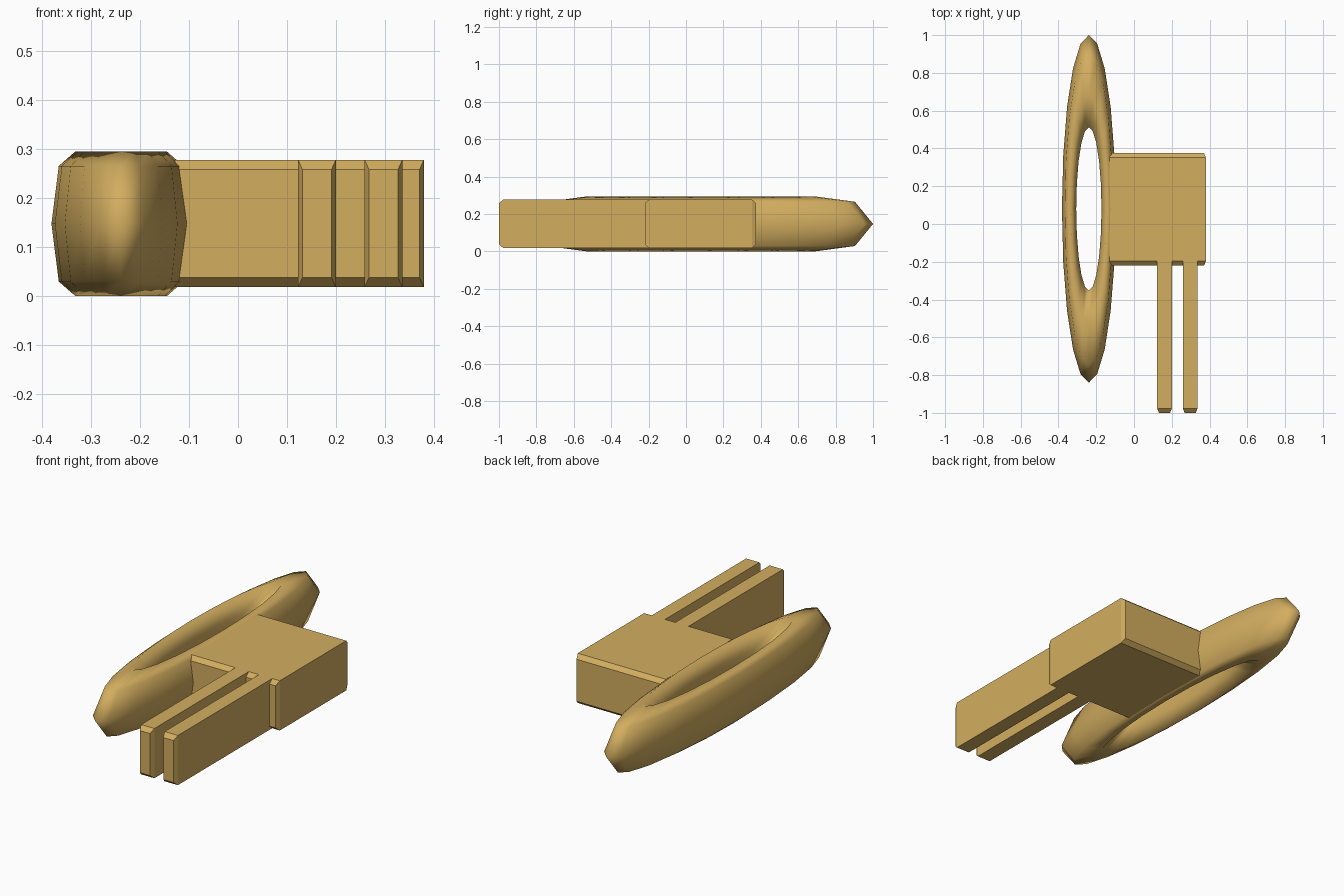
import bpy
import math

if "Cube" in bpy.data.objects:
    bpy.data.objects.remove(bpy.data.objects["Cube"])

tan = bpy.data.materials.new("tan")
tan.diffuse_color = (0.65, 0.42, 0.115, 1)
tan.use_nodes = True
tan.node_tree.nodes["Principled BSDF"].inputs["Base Color"].default_value = tan.diffuse_color


def make_object(name, verts, faces):
    mesh = bpy.data.meshes.new(name)
    mesh.from_pydata(verts, [], faces)
    mesh.materials.append(tan)
    obj = bpy.data.objects.new(name, mesh)
    bpy.context.collection.objects.link(obj)
    return obj


def chamfered_bar(name, x0, x1, y0, y1, z0=0.018, z1=0.278, c=(0.009, 0.023, 0.02)):
    """Box running along y whose two end caps taper in."""
    verts = []
    for y, s in ((y0, 1), (y0 + c[1], 0), (y1 - c[1], 0), (y1, 1)):
        a, b = c[0] * s, c[2] * s
        verts += [(x0 + a, y, z0 + b), (x1 - a, y, z0 + b),
                  (x1 - a, y, z1 - b), (x0 + a, y, z1 - b)]
    faces = [(0, 1, 2, 3), (15, 14, 13, 12)]
    for r in range(0, 12, 4):
        for i in range(4):
            j = (i + 1) % 4
            faces.append((r + i, r + 4 + i, r + 4 + j, r + j))
    return make_object(name, verts, faces)


def stretched_ring(name, centre, half_x, half_y, half_z, major=0.721, n=20, m=7):
    """Low-poly torus with a seven-sided section, stretched along y."""
    minor = 1 - major
    z_top = math.sin(math.tau * 2 / m)
    verts, faces = [], []
    for i in range(n):
        a = math.tau * i / n
        for k in range(m):
            t = math.tau * k / m
            d = major + minor * math.cos(t)
            verts.append((centre[0] + half_x * d * math.cos(a),
                          centre[1] + half_y * d * math.sin(a),
                          centre[2] + half_z * math.sin(t) / z_top))
            i2, k2 = (i + 1) % n, (k + 1) % m
            faces.append((i * m + k, i2 * m + k, i2 * m + k2, i * m + k2))
    obj = make_object(name, verts, faces)
    obj.data.shade_smooth()
    return obj


# Oval grip ring, block and two flat prongs
stretched_ring("grip_ring", (-0.239, 0.08, 0.1475), 0.1425, 0.92, 0.1475)
chamfered_bar("block", -0.13, 0.38, -0.22, 0.375)
for n, x in enumerate((0.123, 0.259)):
    chamfered_bar(f"prong_{n + 1}", x, x + 0.077, -1.0, -0.17)
